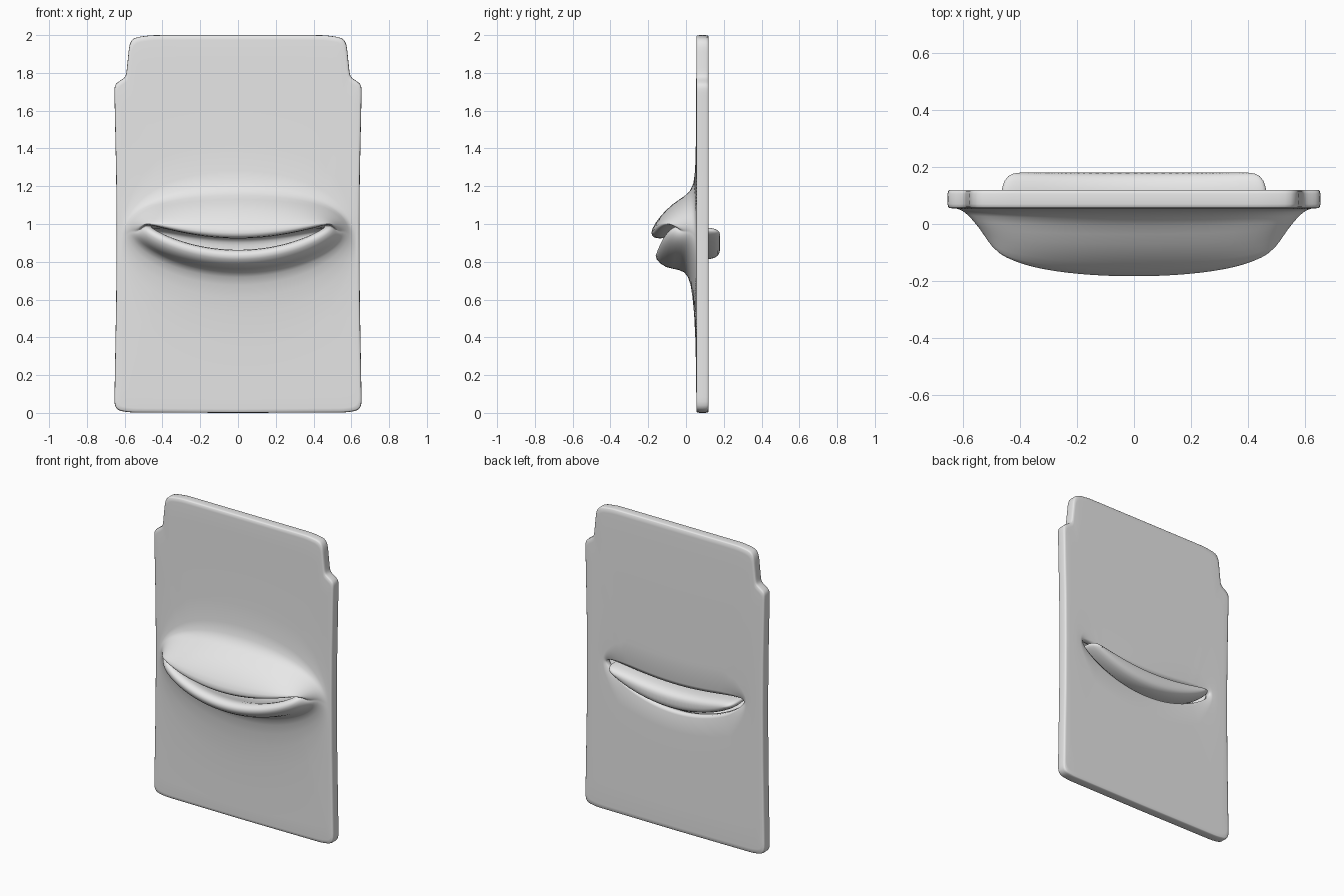
import bpy, bmesh
from math import atan2, sin, cos, ceil

cube = bpy.data.objects.get("Cube")
if cube:
    bpy.data.objects.remove(cube)

grey = bpy.data.materials.new("plain grey")
grey.use_nodes = True
colour = (0.8, 0.8, 0.8, 1)
grey.diffuse_color = colour
grey.node_tree.nodes["Principled BSDF"].inputs["Base Color"].default_value = colour

# Plate outline: right half from bottom to top, then mirrored
half = [(0, 0), (.57, .002), (.635, .012), (.655, .035), (.645, .6), (.643, .95), (.645, 1.25),
        (.655, 1.72), (.65, 1.742), (.6, 1.775), (.592, 1.79), (.575, 1.955), (.555, 1.987), (.46, 2), (0, 2)]
corners = half + [(-x, z) for x, z in reversed(half[1:-1])]
outline = []
for (x0, z0), (x1, z1) in zip(corners, corners[1:] + corners[:1]):
    steps = max(1, ceil(max(abs(x1 - x0), abs(z1 - z0)) / .05))
    for i in range(steps):
        t = i / steps
        outline.append((x0 + (x1 - x0) * t, z0 + (z1 - z0) * t))
angles = [atan2(z - .95, x / .65) for x, z in outline]


def plate_ring(y, inset):
    """Plate outline pulled in by a small inset."""
    return [(x * (1 - inset / .65), y, 1 + (z - 1) * (1 - inset)) for x, z in outline]


def mouth_ring(width, mid, bend, up, down, y_corner, y_up, y_down):
    """Crescent ring bent along a smile, with its own depth at corners, top and bottom."""
    ring = []
    for a in angles:
        x, s = width * cos(a), sin(a)
        z = mid + bend * x * x + (up if s > 0 else down) * s
        y = y_corner + ((y_up if s > 0 else y_down) - y_corner) * abs(s) ** .7
        ring.append((x, y, z))
    return ring


rings = [
    # hole in the back of the plate
    mouth_ring(.50, .875, .42, .085, .09, .08, .08, .08),
    mouth_ring(.50, .875, .42, .085, .09, .115, .115, .115),
    mouth_ring(.505, .875, .42, .09, .095, .12, .12, .12),
    # plate back, edge and front
    plate_ring(.12, .02), plate_ring(.12, .004), plate_ring(.113, 0),
    plate_ring(.063, 0), plate_ring(.055, .004), plate_ring(.055, .02),
    # cheeks rising to the lips
    mouth_ring(.62, .92, .0, .42, .50, .053, .053, .052),
    mouth_ring(.60, .90, .1, .30, .27, .048, .045, .035),
    mouth_ring(.57, .90, .2, .25, .17, .02, .0, .015),
    # lips
    mouth_ring(.54, .90, .2, .21, .14, -.01, -.07, -.03),
    mouth_ring(.52, .90, .25, .14, .135, -.03, -.14, -.11),
    mouth_ring(.50, .90, .35, .07, .085, -.04, -.185, -.165),
    mouth_ring(.48, .90, .4, .035, .05, -.035, -.185, -.16),
    mouth_ring(.46, .90, .43, .018, .028, -.02, -.15, -.12),
    # mouth pocket
    mouth_ring(.45, .89, .43, .045, .05, .0, -.05, -.04),
    mouth_ring(.46, .875, .43, .06, .06, .06, .06, .06),
    mouth_ring(.46, .875, .43, .058, .058, .13, .13, .13),
    mouth_ring(.44, .875, .43, .04, .04, .17, .17, .17),
    mouth_ring(.40, .875, .43, .012, .012, .174, .174, .174),
]

bm = bmesh.new()
loops = [[bm.verts.new(p) for p in ring] for ring in rings]
n = len(outline)
for a, b in zip(loops, loops[1:]):
    for i in range(n):
        j = (i + 1) % n
        bm.faces.new((a[i], a[j], b[j], b[i]))
# close the pocket with strips between its upper and lower edges
bmesh.ops.triangulate(bm, faces=[bm.faces.new(loops[-1])])
for f in bm.faces:
    f.smooth = True
mesh = bpy.data.meshes.new("mouth_plate")
bm.to_mesh(mesh)
bm.free()
mesh.materials.append(grey)
plate = bpy.data.objects.new("mouth_plate", mesh)
bpy.context.collection.objects.link(plate)

# Round the forms and give the skin a thin inner wall
sub = plate.modifiers.new("round", 'SUBSURF')
sub.levels = sub.render_levels = 1
wall = plate.modifiers.new("wall", 'SOLIDIFY')
wall.thickness = .006
wall.offset = -1
